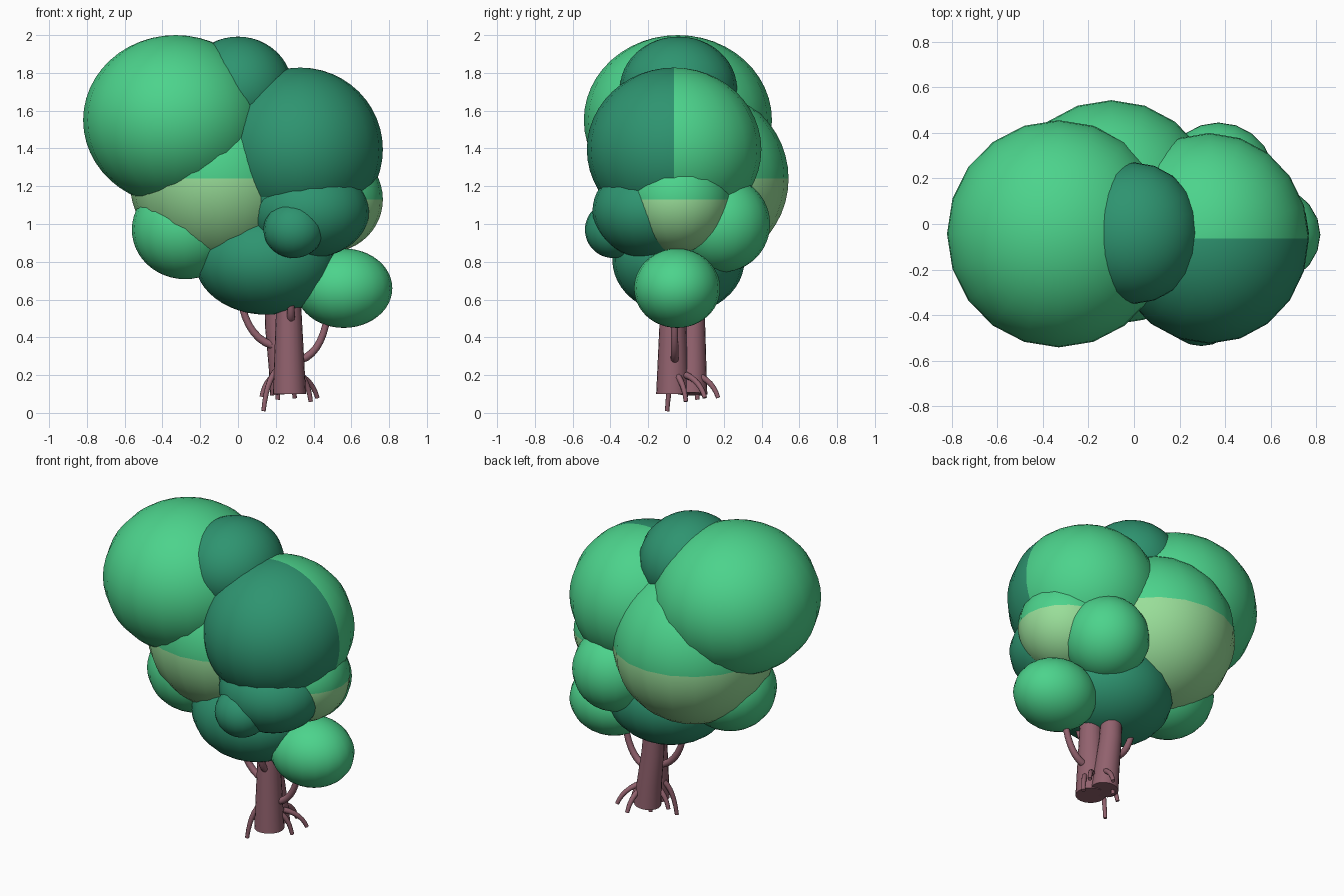
import bpy, bmesh, math
from mathutils import Vector, Matrix

if "Cube" in bpy.data.objects:
    bpy.data.objects.remove(bpy.data.objects["Cube"])


def material(name, rgb):
    m = bpy.data.materials.new(name)
    lin = [(c / 255 / 12.92) if c < 11 else ((c / 255 + 0.055) / 1.055) ** 2.4 for c in rgb]
    m.diffuse_color = (*lin, 1)
    m.use_nodes = True
    m.node_tree.nodes["Principled BSDF"].inputs["Base Color"].default_value = m.diffuse_color
    return m


LIGHT = material("light_green", (76, 211, 140))
DARK = material("dark_green", (46, 148, 112))
PALE = material("pale_green", (153, 222, 153))
BARK = material("bark", (146, 98, 110))


def finish(name, bm, mats):
    me = bpy.data.meshes.new(name)
    bm.to_mesh(me)
    bm.free()
    for m in mats:
        me.materials.append(m)
    ob = bpy.data.objects.new(name, me)
    bpy.context.collection.objects.link(ob)
    return ob


def leaf_ball(name, centre, radii, mats, axis=None):
    """Ellipsoid; with an axis, faces on its negative half get the second colour."""
    bm = bmesh.new()
    bmesh.ops.create_uvsphere(bm, u_segments=20, v_segments=24, radius=1)
    for f in bm.faces:
        f.smooth = True
        if axis is not None and f.calc_center_median()[axis] < 0:
            f.material_index = 1
    bmesh.ops.transform(bm, verts=bm.verts,
                        matrix=Matrix.Translation(centre) @ Matrix.Diagonal((*radii, 1)))
    return finish(name, bm, mats)


def tube(name, points, radii, sides=12):
    """Tapered round limb swept along a path, capped at both ends."""
    pts = [Vector(p) for p in points]
    bm = bmesh.new()
    rings = []
    for i, p in enumerate(pts):
        d = (pts[min(i + 1, len(pts) - 1)] - pts[max(i - 1, 0)]).normalized()
        u = d.cross(Vector((0.31, 0.95, 0))).normalized()
        v = d.cross(u)
        rings.append([bm.verts.new(p + radii[i] * (math.cos(a) * u + math.sin(a) * v))
                      for a in (2 * math.pi * k / sides for k in range(sides))])
    for a, b in zip(rings, rings[1:]):
        for k in range(sides):
            f = bm.faces.new((a[k], a[(k + 1) % sides], b[(k + 1) % sides], b[k]))
            f.smooth = True
    bm.faces.new(rings[0])
    bm.faces.new(rings[-1])
    bmesh.ops.recalc_face_normals(bm, faces=bm.faces)
    for e in bm.edges:
        if len(e.link_faces) == 2 and e.calc_face_angle(0) > math.radians(50):
            e.smooth = False
    return finish(name, bm, [BARK])


def bezier(a, b, c, n=8):
    a, b, c = Vector(a), Vector(b), Vector(c)
    return [(1 - t) ** 2 * a + 2 * t * (1 - t) * b + t * t * c for t in (i / n for i in range(n + 1))]


# foliage of one colour
for name, c, r, m in [
    ("upper_left_foliage", (-0.33, -0.043, 1.55), (0.49, 0.498, 0.45), LIGHT),
    ("top_foliage", (0.0, -0.04, 1.715), (0.29, 0.31, 0.277), DARK),
    ("lower_left_foliage", (-0.28, -0.04, 0.97), (0.282, 0.27, 0.262), LIGHT),
    ("bottom_foliage", (0.15, -0.04, 0.81), (0.38, 0.35, 0.29), DARK),
    ("front_right_foliage", (0.38, -0.2, 1.07), (0.315, 0.295, 0.25), DARK),
    ("inner_foliage", (0.23, -0.18, 1.18), (0.23, 0.22, 0.22), DARK),
    ("back_right_foliage", (0.37, 0.19, 1.0), (0.25, 0.255, 0.255), LIGHT),
    ("small_front_foliage", (0.295, -0.385, 0.97), (0.16, 0.15, 0.15), DARK),
    ("low_right_foliage", (0.56, -0.047, 0.66), (0.257, 0.228, 0.21), LIGHT),
]:
    leaf_ball(name, c, r, [m])

# foliage of two colours, split front/back or top/bottom
leaf_ball("upper_right_foliage", (0.33, -0.063, 1.395), (0.437, 0.462, 0.433), [LIGHT, DARK], 1)
leaf_ball("back_foliage", (-0.1, 0.05, 1.24), (0.475, 0.493, 0.48), [LIGHT, PALE], 2)
leaf_ball("right_foliage", (0.48, -0.04, 1.13), (0.287, 0.28, 0.28), [LIGHT, PALE], 2)

# two trunks
tube("front_trunk", [(0.272, -0.07, 0.1), (0.267, -0.07, 0.8)], [0.088, 0.055], 20)
tube("back_trunk", [(0.25, 0.033, 0.1), (0.235, 0.035, 0.25), (0.21, 0.036, 0.45), (0.19, 0.036, 0.8)],
     [0.08, 0.073, 0.066, 0.055], 20)

# branches
for name, a, b, c in [
    ("left_branch", (0.22, 0.0, 0.35), (0.05, 0.0, 0.37), (0.01, 0.0, 0.62)),
    ("right_branch", (0.30, -0.06, 0.275), (0.44, -0.06, 0.29), (0.475, -0.06, 0.52)),
    ("front_branch", (0.28, -0.1, 0.49), (0.28, -0.16, 0.5), (0.28, -0.17, 0.62)),
]:
    tube(name, bezier(a, b, c), [0.022 - 0.0005 * i for i in range(9)])

# roots spreading from the base
for i, (a, c) in enumerate([
    ((0.2, -0.06, 0.22), (0.135, -0.1, 0.01)),
    ((0.2, 0.0, 0.2), (0.125, 0.0, 0.085)),
    ((0.22, 0.05, 0.2), (0.21, 0.06, 0.07)),
    ((0.28, 0.06, 0.2), (0.3, 0.17, 0.08)),
    ((0.32, 0.0, 0.2), (0.42, 0.1, 0.08)),
    ((0.33, -0.05, 0.2), (0.385, 0.0, 0.06)),
]):
    a, c = Vector(a), Vector(c)
    b = Vector((a.x * 0.25 + c.x * 0.75, a.y * 0.25 + c.y * 0.75, a.z * 0.75 + c.z * 0.25))
    tube(f"root_{i + 1}", bezier(a, b, c, 6), [0.018 - 0.001 * k for k in range(7)], 8)
